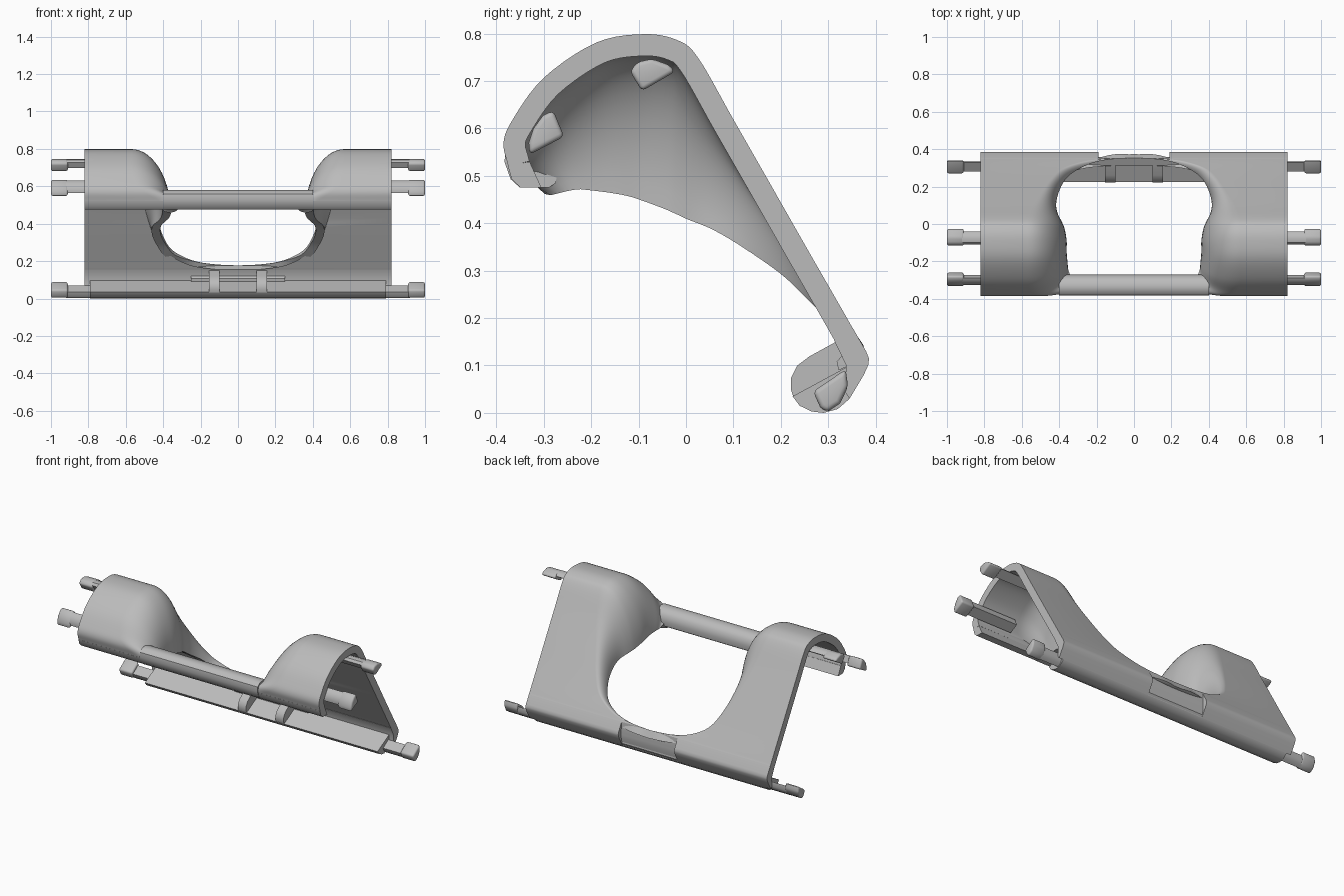
import bpy, bmesh, math
from mathutils import Vector

grey = bpy.data.materials.new("light_grey")
grey.diffuse_color = (0.5, 0.5, 0.5, 1)


def make_object(name, bm, mods=()):
    me = bpy.data.meshes.new(name)
    bm.to_mesh(me)
    bm.free()
    me.materials.append(grey)
    ob = bpy.data.objects.new(name, me)
    bpy.context.collection.objects.link(ob)
    for kind, props in mods:
        m = ob.modifiers.new(kind.lower(), kind)
        for k, v in props.items():
            setattr(m, k, v)
    bpy.ops.object.select_all(action='DESELECT')
    ob.select_set(True)
    bpy.context.view_layer.objects.active = ob
    bpy.ops.object.convert(target='MESH')
    bpy.ops.object.shade_smooth_by_angle(angle=math.radians(35))
    return ob


def prism(name, yz, x0, x1, mirror=False, bevel=0):
    """Extrude a y-z outline along x."""
    bm = bmesh.new()
    f = bm.faces.new([bm.verts.new((x0, y, z)) for y, z in yz])
    r = bmesh.ops.extrude_face_region(bm, geom=[f])
    bmesh.ops.translate(bm, vec=(x1 - x0, 0, 0),
                        verts=[v for v in r["geom"] if isinstance(v, bmesh.types.BMVert)])
    bmesh.ops.recalc_face_normals(bm, faces=bm.faces)
    mods = []
    if bevel:
        mods.append(("BEVEL", dict(width=bevel, segments=3)))
    if mirror:
        mods.append(("MIRROR", dict(use_mirror_merge=False)))
    return make_object(name, bm, mods)


def spline(rows, steps):
    """Catmull-Rom through rows of numbers."""
    pts = [Vector(r) for r in rows]
    pts = [2 * pts[0] - pts[1]] + pts + [2 * pts[-1] - pts[-2]]
    out = []
    for i in range(1, len(pts) - 2):
        a, b, c, d = pts[i - 1:i + 3]
        for k in range(steps):
            t = k / steps
            out.append(0.5 * (2 * b + (c - a) * t + (2 * a - 5 * b + 4 * c - d) * t * t
                              + (3 * b - a - 3 * c + d) * t ** 3))
    return out + [pts[-2]]


# Main shell: outline y, z | x where flare starts | rim x, y, z
rows = [
    (-0.375, 0.52, 0.42, 0.30, -0.33, 0.53),
    (-0.385, 0.57, 0.50, 0.33, -0.29, 0.52),
    (-0.365, 0.62, 0.55, 0.35, -0.25, 0.48),
    (-0.30, 0.707, 0.57, 0.355, -0.21, 0.475),
    (-0.19, 0.781, 0.57, 0.36, -0.15, 0.465),
    (-0.09, 0.799, 0.57, 0.36, -0.09, 0.45),
    (-0.02, 0.787, 0.57, 0.37, -0.03, 0.43),
    (0.025, 0.75, 0.57, 0.385, 0.01, 0.415),
    (0.10, 0.619, 0.54, 0.41, 0.06, 0.39),
    (0.18, 0.479, 0.49, 0.415, 0.12, 0.35),
    (0.25, 0.356, 0.44, 0.39, 0.20, 0.295),
    (0.30, 0.269, 0.38, 0.34, 0.265, 0.235),
    (0.335, 0.208, 0.27, 0.24, 0.32, 0.20),
    (0.348, 0.185, 0.16, 0.13, 0.345, 0.183),
    (0.353, 0.177, 0.03, 0.0, 0.353, 0.177)]
bm = bmesh.new()
grid = []
N = 14
for py, pz, x0, xr, ry, rz in spline(rows, 5):
    line = [bm.verts.new((0.82, py, pz))]
    for j in range(N + 1):
        a = j / N * math.pi / 2
        s, c = math.sin(a), 1 - math.cos(a)
        line.append(bm.verts.new((x0 + (xr - x0) * s, py + (ry - py) * c, pz + (rz - pz) * c)))
    grid.append(line)
for g, h in zip(grid, grid[1:]):
    for j in range(N + 1):
        bm.faces.new((g[j], h[j], h[j + 1], g[j + 1]))
make_object("shell", bm, [("MIRROR", dict(merge_threshold=0.0005)),
                          ("SOLIDIFY", dict(thickness=0.046, offset=-1))])

# Front cross bar and the lips that continue it under the domes
prism("front_bar", [(-0.35, 0.475), (-0.37, 0.493), (-0.383, 0.53), (-0.38, 0.558), (-0.362, 0.575),
                    (-0.335, 0.58), (-0.30, 0.573), (-0.278, 0.55), (-0.27, 0.515), (-0.275, 0.485),
                    (-0.29, 0.475)], -0.40, 0.40)
prism("front_lip", [(-0.376, 0.522), (-0.368, 0.494), (-0.35, 0.476), (-0.305, 0.475), (-0.33, 0.53)],
      0.38, 0.82, mirror=True)

# Rounded foot of the sloping plate, with a shallow flat notch in the middle
foot = [(0.353, 0.177), (0.380, 0.130), (0.386, 0.115), (0.385, 0.102), (0.375, 0.08), (0.345, 0.03),
        (0.335, 0.045), (0.338, 0.10), (0.312, 0.154)]
prism("foot_side", foot, 0.19, 0.82, mirror=True)
prism("foot_middle", [(min(y, 0.357), z) for y, z in foot], -0.19, 0.19)

# Ledge in front of the foot
prism("ledge", [(0.345, 0.10), (0.352, 0.045), (0.343, 0.028), (0.32, 0.008), (0.29, 0.0), (0.265, 0.003),
                (0.24, 0.015), (0.225, 0.035)], -0.79, 0.79)
prism("ledge_ridge", [(0.345, 0.10), (0.322, 0.09), (0.318, 0.108), (0.33, 0.122)], -0.25, 0.25)

# Two clips on the ledge
prism("clip", [(0.32, 0.152), (0.26, 0.119), (0.235, 0.10), (0.222, 0.075), (0.221, 0.05),
               (0.228, 0.03), (0.345, 0.095)], 0.10, 0.155, mirror=True)

# Half-round pegs: first and last points make the flat side
pegs = {
    "front_peg": [(-0.33, 0.545), (-0.332, 0.57), (-0.322, 0.60), (-0.302, 0.627), (-0.28, 0.638),
                  (-0.257, 0.583)],
    "top_peg": [(-0.093, 0.679), (-0.118, 0.72), (-0.103, 0.74), (-0.072, 0.747), (-0.035, 0.734),
                (-0.023, 0.72)],
    "foot_peg": [(0.268, 0.045), (0.283, 0.012), (0.297, 0.001), (0.325, 0.02), (0.342, 0.055),
                 (0.337, 0.092)]}
for name, pts in pegs.items():
    prism(name + "_head", pts, 0.91, 1.0, mirror=True, bevel=0.01)
    cy = (pts[2][0] + pts[3][0]) / 2
    cz = (pts[2][1] + pts[3][1]) / 2
    stem = [(cy + (y - cy) * 0.72, cz + (z - cz) * 0.72) for y, z in pts]
    prism(name + "_stem", stem, 0.60, 0.92, mirror=True)
